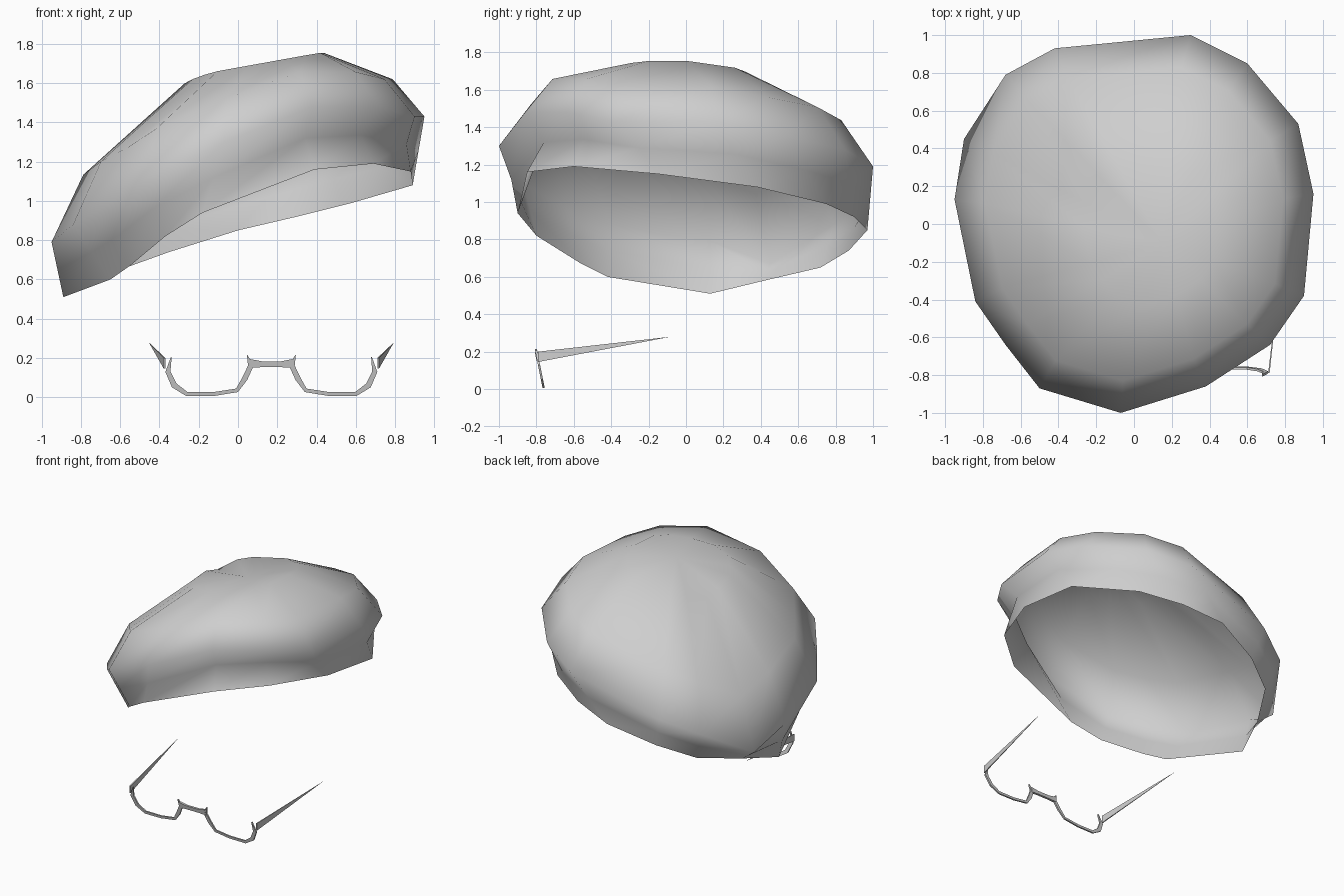
import bpy
import bmesh
import math
from mathutils import Vector

cube = bpy.data.objects.get("Cube")
if cube:
    bpy.data.objects.remove(cube, do_unlink=True)


def make_material(name, colour):
    material = bpy.data.materials.new(name)
    material.use_nodes = True
    material.diffuse_color = colour
    shader = next(n for n in material.node_tree.nodes if n.type == "BSDF_PRINCIPLED")
    shader.inputs["Base Color"].default_value = colour
    return material


GREY = make_material("plain grey", (0.62, 0.62, 0.62, 1))


def finish(bm, name, angle):
    """Turn the bmesh into a shaded object."""
    bmesh.ops.recalc_face_normals(bm, faces=bm.faces)
    mesh = bpy.data.meshes.new(name)
    bm.to_mesh(mesh)
    bm.free()
    mesh.materials.append(GREY)
    obj = bpy.data.objects.new(name, mesh)
    bpy.context.collection.objects.link(obj)
    bpy.ops.object.select_all(action="DESELECT")
    obj.select_set(True)
    bpy.context.view_layer.objects.active = obj
    bpy.ops.object.shade_smooth_by_angle(angle=math.radians(angle))


def bridge(bm, first, second):
    """Join two closed loops of vertices with quads."""
    count = len(first)
    for i in range(count):
        j = (i + 1) % count
        bm.faces.new((first[i], first[j], second[j], second[i]))


# Beret: the tilted opening and the widest outline, both counter-clockwise
OPENING = [
    (-.18, -.9, .94), (.39, -.85, 1.16), (.69, -.6, 1.19), (.88, -.15, 1.15),
    (.89, .38, 1.08), (.58, .75, .99), (.3, .9, .92), (0, .97, .85),
    (-.35, .87, .74), (-.6, .72, .65), (-.78, .42, .58), (-.89, .13, .51),
    (-.65, -.42, .6), (-.55, -.56, .67), (-.37, -.8, .82)]
WIDEST = [
    (-.07, -1, 1.3), (.38, -.86, 1.48), (.72, -.64, 1.48), (.9, -.38, 1.43),
    (.95, .16, 1.43), (.87, .53, 1.35), (.6, .85, 1.28), (.3, 1, 1.19),
    (-.42, .93, .98), (-.68, .79, .88), (-.9, .45, .67), (-.95, .13, .79),
    (-.84, -.41, .88), (-.68, -.64, .97), (-.5, -.87, 1.1)]

opening = [Vector(p) for p in OPENING]
widest = [Vector(p) for p in WIDEST]
crown_centre = Vector((.15, -.1, 1.7))
fold_direction = Vector((.6, -.8, 0))


def tuck_point(low, high):
    """Middle of the side wall, pulled inwards where the cloth folds."""
    middle = low.lerp(high, .5)
    outward = Vector((middle.x, middle.y, 0)).normalized()
    pull = .12 * max(0, outward.dot(fold_direction)) ** 6
    return middle - outward * pull


def shoulder_point(p):
    """Drawn in and lifted, more so on the drooping side."""
    return Vector((p.x * .83, p.y * .83, p.z + .19 + .24 * (1.43 - p.z)))


def crown_point(p):
    """Edge of the top, kept under its gently sloping flat."""
    q = p.lerp(crown_centre, .55)
    q.z = min(q.z + .08 + .13 * (crown_centre.z - p.z), 1.68 + .18 * q.x)
    return q


tuck = [tuck_point(a, b) for a, b in zip(opening, widest)]
shoulder = [shoulder_point(p) for p in widest]
crown = [crown_point(p) for p in shoulder]

bm = bmesh.new()
loops = [[bm.verts.new(p) for p in ring]
         for ring in (opening, tuck, widest, shoulder, crown)]
for lower, upper in zip(loops, loops[1:]):
    bridge(bm, lower, upper)
peak = bm.verts.new(crown_centre)
for i, vert in enumerate(loops[-1]):
    bm.faces.new((vert, loops[-1][(i + 1) % len(crown)], peak))
finish(bm, "beret", 180)


# Glasses: half rims, bridge and arms, mirrored about their own middle
MIDDLE = .17


def lens_plane(x, z, depth):
    """A point on the leaning front of the glasses."""
    return Vector((x, -.76 - .2 * z + depth, z))


def ribbon(name, path, widths, thickness):
    """A band of rectangular section along a path in the lens plane."""
    bm = bmesh.new()
    previous = None
    for i, (x, z) in enumerate(path):
        before = Vector(path[max(i - 1, 0)])
        after = Vector(path[min(i + 1, len(path) - 1)])
        along = (after - before).normalized()
        side = Vector((-along.y, along.x)) * widths[i] / 2
        ring = [bm.verts.new(lens_plane(x + s * side.x, z + s * side.y, t * thickness / 2))
                for s, t in ((-1, -1), (1, -1), (1, 1), (-1, 1))]
        if previous:
            bridge(bm, previous, ring)
        else:
            bm.faces.new(ring)
        previous = ring
    bm.faces.new(previous)
    finish(bm, name, 30)


RIM = [(.165, .205), (.182, .13), (.15, .06), (.085, .016), (-.05, .016),
       (-.17, .035), (-.21, .095), (-.24, .16), (-.222, .215)]
RIM_WIDTHS = [.004, .026, .03, .022, .02, .02, .028, .028, .003]

for label, sign in (("left", 1), ("right", -1)):
    # Half rim under each lens
    path = [(MIDDLE + sign * (.345 + x), z) for x, z in RIM]
    ribbon(label + "_half_rim", path, RIM_WIDTHS, .012)

    # Arm tapering back to a point
    bm = bmesh.new()
    hinge = [bm.verts.new((MIDDLE + sign * (.54 + dx), -.79, z))
             for dx, z in ((0, .145), (.008, .145), (.008, .2), (0, .2))]
    tip = bm.verts.new((MIDDLE + sign * .625, -.08, .28))
    bm.faces.new(hinge)
    for i in range(4):
        bm.faces.new((hinge[i], hinge[(i + 1) % 4], tip))
    finish(bm, label + "_arm", 30)

# Nose bridge, slightly waisted in the centre
ribbon("nose_bridge",
       [(MIDDLE - .11, .172), (MIDDLE - .05, .168), (MIDDLE + .05, .168), (MIDDLE + .11, .172)],
       [.045, .03, .03, .045], .018)
